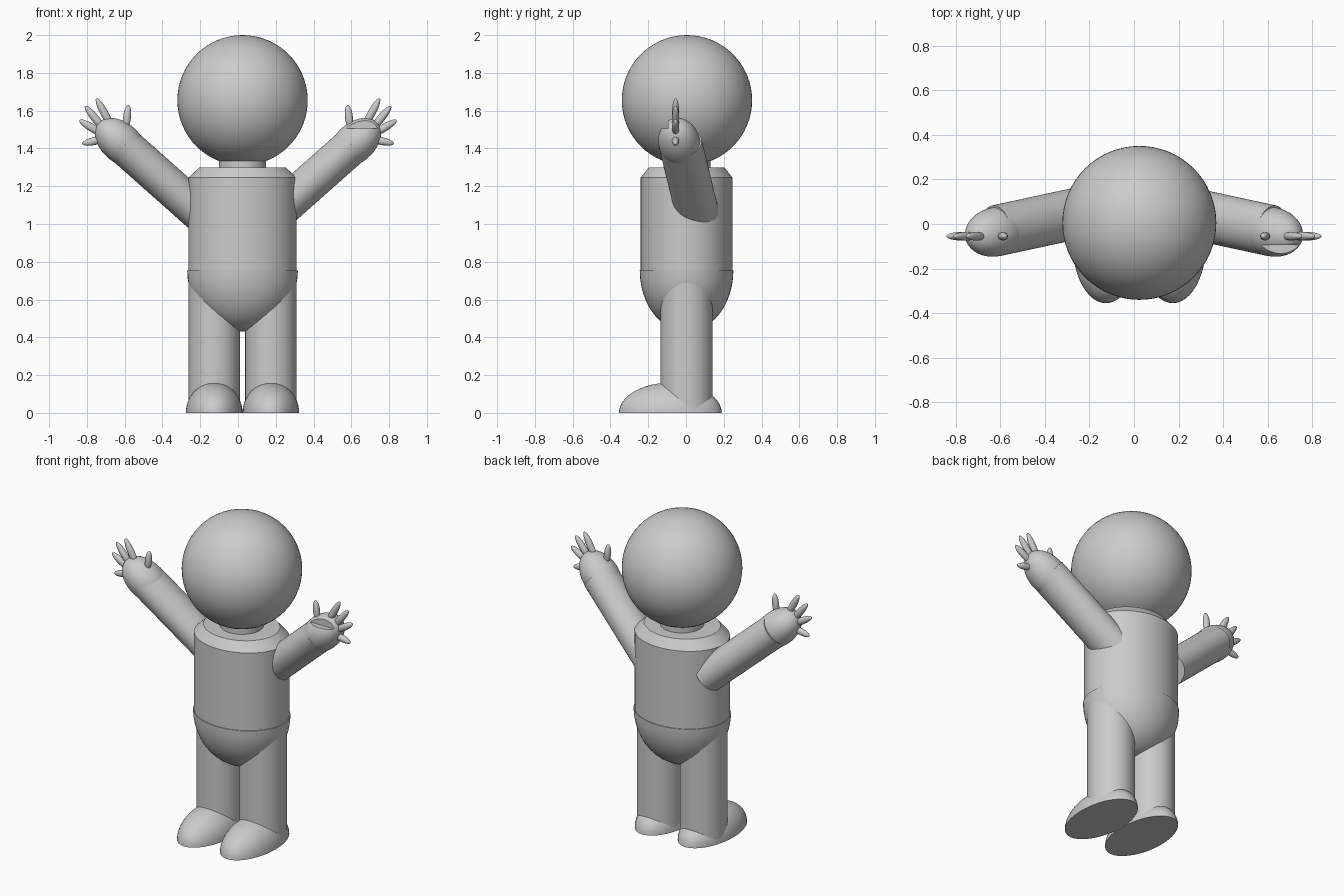
import bpy, bmesh, math
from mathutils import Matrix, Vector

if "Cube" in bpy.data.objects:
    bpy.data.objects.remove(bpy.data.objects["Cube"])

GREY = (0.6, 0.6, 0.6, 1.0)
grey = bpy.data.materials.new("plain grey")
grey.use_nodes = True
grey.diffuse_color = GREY
grey.node_tree.nodes["Principled BSDF"].inputs["Base Color"].default_value = GREY

MID = 0.024  # the trunk sits slightly to the left of the centre line


def finish(bm, name):
    bmesh.ops.recalc_face_normals(bm, faces=bm.faces)
    mesh = bpy.data.meshes.new(name)
    bm.to_mesh(mesh)
    bm.free()
    mesh.materials.append(grey)
    obj = bpy.data.objects.new(name, mesh)
    bpy.context.collection.objects.link(obj)
    return obj


def smooth(obj):
    bpy.ops.object.select_all(action="DESELECT")
    obj.select_set(True)
    bpy.context.view_layer.objects.active = obj
    bpy.ops.object.shade_smooth_by_angle(angle=math.radians(35))


def frame(direction):
    """Rotation whose z axis follows the direction and whose y axis stays near world y."""
    z = Vector(direction).normalized()
    y = Vector((0, 1, 0))
    y = (y - z * y.dot(z)).normalized()
    return Matrix((y.cross(z), y, z)).transposed().to_4x4()


def ellipsoid(name, centre, radii, turn=Matrix(), keep=0, segments=48):
    """keep = 1 or -1 leaves only the upper or lower half, closed by a flat face."""
    bm = bmesh.new()
    bmesh.ops.create_uvsphere(bm, u_segments=segments, v_segments=segments // 2, radius=1)
    if keep:
        cut = bmesh.ops.bisect_plane(
            bm, geom=bm.verts[:] + bm.edges[:] + bm.faces[:], dist=0.0001,
            plane_co=(0, 0, 0), plane_no=(0, 0, -keep), clear_outer=True)
        rim = [e for e in cut["geom_cut"] if isinstance(e, bmesh.types.BMEdge)]
        bmesh.ops.holes_fill(bm, edges=rim)
    bm.transform(Matrix.Translation(centre) @ turn @ Matrix.Diagonal((*radii, 1)))
    obj = finish(bm, name)
    smooth(obj)
    return obj


def tube(name, start, end, rx, ry):
    start, end = Vector(start), Vector(end)
    bm = bmesh.new()
    bmesh.ops.create_cone(bm, cap_ends=True, segments=48, radius1=1, radius2=1,
                          depth=(end - start).length)
    bm.transform(Matrix.Translation((start + end) / 2) @ frame(end - start)
                 @ Matrix.Diagonal((rx, ry, 1, 1)))
    smooth(finish(bm, name))


# Head and neck
ellipsoid("head", (MID, 0.005, 1.655), (0.345, 0.345, 0.345), segments=64)
tube("neck", (MID, 0.005, 1.27), (MID, 0.005, 1.42), 0.125, 0.125)

# Torso: oval rings with a sloped shoulder edge
bm = bmesh.new()
rings = []
for z, rx, ry in ((0.75, 0.287, 0.243), (1.245, 0.287, 0.243), (1.30, 0.228, 0.2)):
    rings.append([bm.verts.new((MID + rx * math.cos(a), 0.003 + ry * math.sin(a), z))
                  for a in (math.tau * i / 64 for i in range(64))])
for low, high in zip(rings, rings[1:]):
    for i in range(64):
        j = (i + 1) % 64
        bm.faces.new((low[i], low[j], high[j], high[i]))
bm.faces.new(rings[0][::-1])
bm.faces.new(rings[-1])
smooth(finish(bm, "torso"))

# Hips: a lower half egg
ellipsoid("hips", (MID, 0.003, 0.755), (0.293, 0.248, 0.325), keep=-1)

# Finger tips and roots, as x and z
FINGERS = {
    "thumb": ((0.595, 1.50), (0.58, 1.63)),
    "first_finger": ((0.665, 1.51), (0.75, 1.665)),
    "middle_finger": ((0.70, 1.49), (0.81, 1.625)),
    "ring_finger": ((0.71, 1.47), (0.84, 1.55)),
    "little_finger": ((0.69, 1.455), (0.825, 1.425)),
}

for side, s in (("left", 1), ("right", -1)):
    # Leg and flat-soled foot
    x = MID + s * 0.15
    tube(side + "_leg", (x, 0.003, 0), (x, 0.003, 0.70), 0.136, 0.138)
    ellipsoid(side + "_foot", (x, -0.083, 0), (0.15, 0.272, 0.16), keep=1)

    # Raised arm and hand
    shoulder = Vector((s * 0.2, 0.06, 1.057))
    wrist = Vector((s * 0.617, -0.03, 1.427))
    tube(side + "_arm", shoulder, wrist, 0.1, 0.115)
    hand = ellipsoid(side + "_hand", (s * 0.62, -0.035, 1.43), (0.105, 0.11, 0.16),
                     turn=frame(wrist - shoulder))

    # Small notch in the front of the left hand
    if s > 0:
        bm = bmesh.new()
        bmesh.ops.create_cube(bm, size=0.3)
        bm.transform(Matrix.Translation((0.66, -0.245, 1.655)))
        cutter = finish(bm, "notch_cutter")
        cutter.hide_render = True
        mod = hand.modifiers.new("notch", "BOOLEAN")
        mod.operation = "DIFFERENCE"
        mod.object = cutter
        bpy.context.view_layer.objects.active = hand
        bpy.ops.object.modifier_apply(modifier=mod.name)
        bpy.data.objects.remove(cutter)
        smooth(hand)

    # Slim pointed fingers
    for name, (root, tip) in FINGERS.items():
        a = Vector((s * root[0], -0.055, root[1]))
        b = Vector((s * tip[0], -0.055, tip[1]))
        ellipsoid(side + "_" + name, (a + b) / 2, (0.021, 0.019, (b - a).length / 2),
                  turn=frame(b - a), segments=20)
